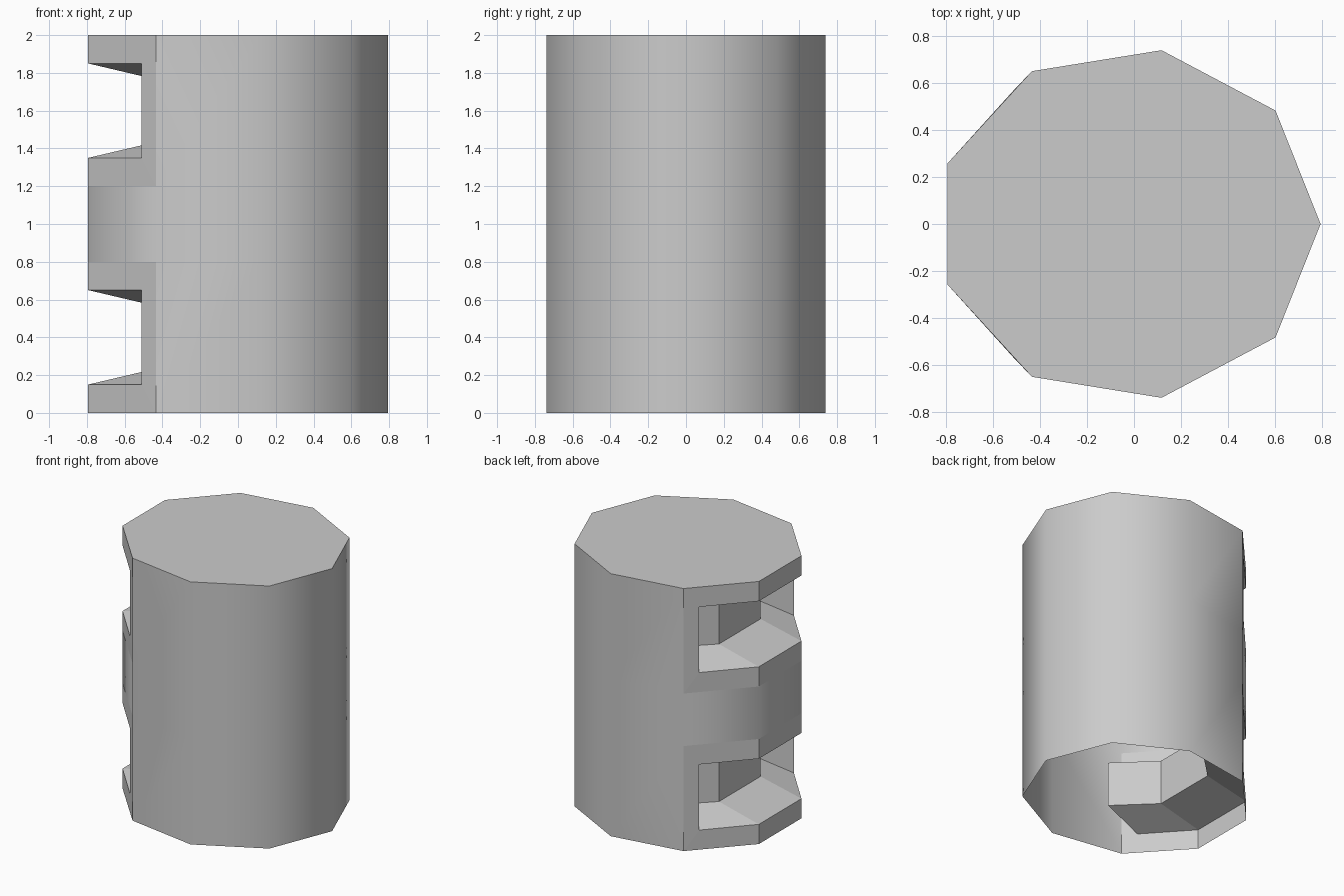
import bpy, bmesh
from math import cos, sin, radians

if "Cube" in bpy.data.objects:
    bpy.data.objects.remove(bpy.data.objects["Cube"])

SIDES = 9
LEVELS = [0.0, 0.8, 1.2, 2.0]
bm = bmesh.new()

# Nine-sided column outline, slightly stretched along x
outline = [(-0.025 + 0.818 * cos(radians(40 * i)), 0.75 * sin(radians(40 * i)))
           for i in range(SIDES)]
rings = [[bm.verts.new((x, y, z)) for x, y in outline] for z in LEVELS]


def strip(low, high, smooth):
    """Bridge two rows of vertices with quads."""
    for i in range(len(low) - 1):
        f = bm.faces.new((low[i], low[i + 1], high[i + 1], high[i]))
        f.smooth = smooth


def row(points, z):
    return [bm.verts.new((x, y, z)) for x, y in points]


# Outer walls: smooth all round, left open on three sides for the window panels
for k in range(3):
    lo, hi = rings[k], rings[k + 1]
    around = list(range(6, 9)) + list(range(0, 4))
    strip([lo[i] for i in around], [hi[i] for i in around], True)
strip(rings[1][3:7], rings[2][3:7], True)

# Closed top; the bottom stays open
bm.faces.new(rings[3])

# Window panels: frame, tapered reveal and recessed back wall
opening = [(-0.51, 0.57), outline[4], outline[5], (-0.51, -0.57)]
recess = [(-0.19, 0.505), (-0.453, 0.25), (-0.453, -0.25), (-0.19, -0.505)]
for k in (0, 2):
    z0, z1 = LEVELS[k], LEVELS[k + 1]
    low = [rings[k][3:7], row(opening, z0 + 0.15), row(recess, z0 + 0.23)]
    high = [rings[k + 1][3:7], row(opening, z1 - 0.15), row(recess, z1 - 0.23)]
    for j in range(2):
        strip(low[j], low[j + 1], False)
        strip(high[j + 1], high[j], False)
        strip([low[j][0], low[j + 1][0]], [high[j][0], high[j + 1][0]], False)
        strip([low[j + 1][3], low[j][3]], [high[j + 1][3], high[j][3]], False)
    strip(low[2], high[2], False)

mesh = bpy.data.meshes.new("windowed_column")
bm.to_mesh(mesh)
bm.free()
column = bpy.data.objects.new("windowed_column", mesh)
bpy.context.collection.objects.link(column)
